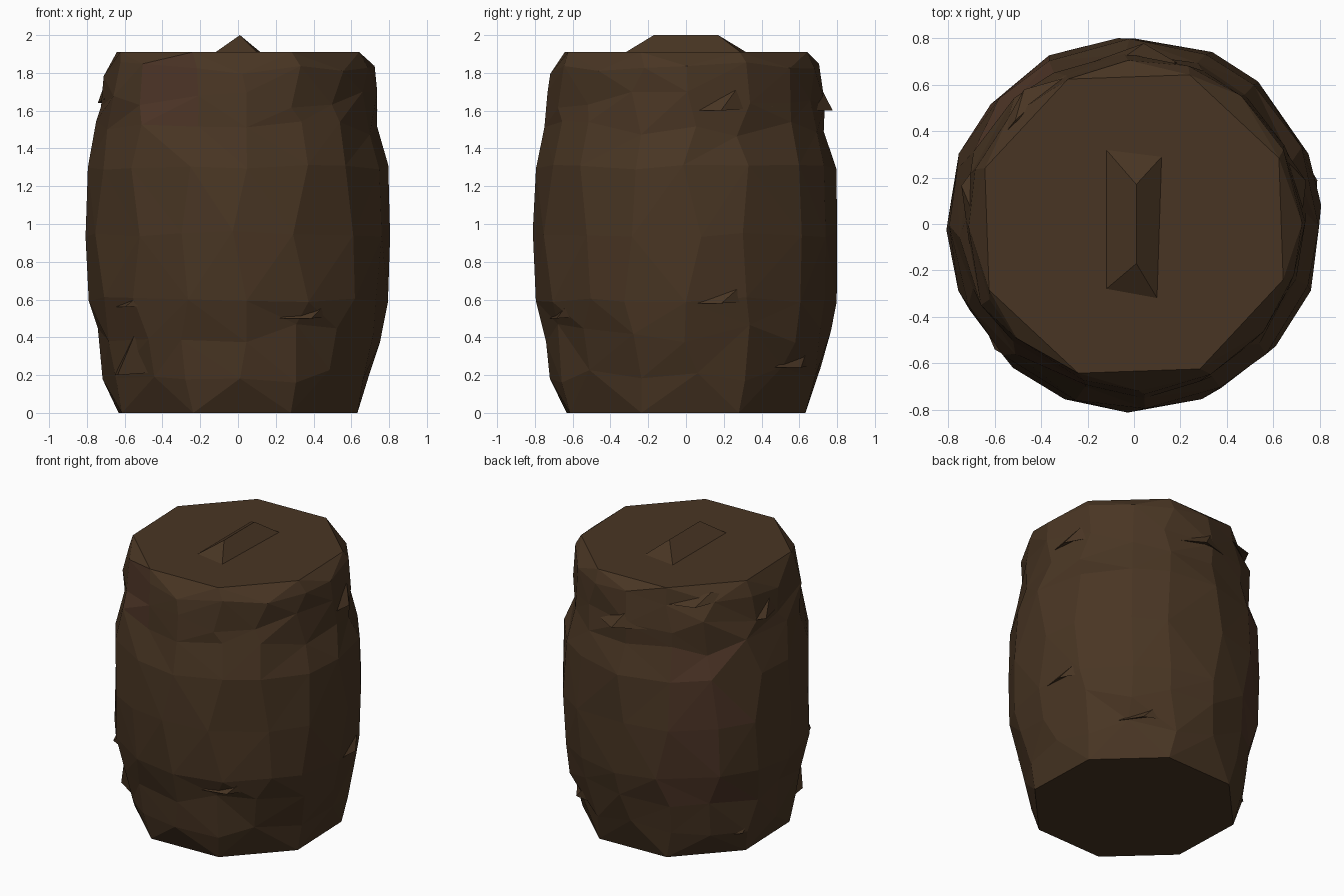
import bpy, bmesh, math, random
from mathutils import Vector

random.seed(4)
if "Cube" in bpy.data.objects:
    bpy.data.objects.remove(bpy.data.objects["Cube"])


def material(name, rgb):
    m = bpy.data.materials.new(name)
    m.use_nodes = True
    m.diffuse_color = (*rgb, 1)
    m.node_tree.nodes["Principled BSDF"].inputs["Base Color"].default_value = (*rgb, 1)
    return m


BROWN = material("dark brown wood", (0.066, 0.036, 0.017))
RED = material("reddish brown wood", (0.076, 0.036, 0.020))
SIDES = 16
# (height, radius, roughness) up the barrel
PROFILE = [(0, .675, 0), (.2, .715, 1), (.42, .755, 1), (.6, .795, .3), (.95, .808, .4),
           (1.3, .795, .3), (1.5, .745, 1), (1.65, .735, 1), (1.82, .715, .8), (1.91, .685, 0)]


def polar(deg, r, z):
    a = math.radians(deg)
    return Vector((r * math.cos(a), r * math.sin(a), z))


def radius_at(z):
    for (z0, r0, _), (z1, r1, _) in zip(PROFILE, PROFILE[1:]):
        if z <= z1:
            return r0 + (r1 - r0) * (z - z0) / (z1 - z0)
    return PROFILE[-1][1]


def finish(bm, name):
    bmesh.ops.recalc_face_normals(bm, faces=bm.faces)
    me = bpy.data.meshes.new(name)
    bm.to_mesh(me)
    bm.free()
    ob = bpy.data.objects.new(name, me)
    bpy.context.collection.objects.link(ob)
    me.materials.append(BROWN)
    me.materials.append(RED)
    return ob


# Barrel body: rough rings, with eight-sided flat ends
bm = bmesh.new()
rings = []
for level, (z, r, rough) in enumerate(PROFILE):
    end = level in (0, len(PROFILE) - 1)
    ring = []
    for i in range(SIDES):
        if end and i % 2 == 0:
            ring.append(None)
            continue
        deg = 2 + 360 / SIDES * i + random.uniform(-4, 4) * (0 if end else 1)
        ring.append(bm.verts.new(polar(deg, r + random.uniform(-.018, .014) * rough,
                                       z + random.uniform(-.05, .05) * rough)))
    if end:
        ring = [v or ring[(i + 1) % SIDES] for i, v in enumerate(ring)]
    rings.append(ring)
for low, high in zip(rings, rings[1:]):
    for i in range(SIDES):
        j = (i + 1) % SIDES
        quad = list(dict.fromkeys([low[i], low[j], high[j], high[i]]))
        if len(quad) > 2:
            bm.faces.new(quad)
for ring in (rings[0], rings[-1]):
    bm.faces.new(list(dict.fromkeys(ring)))
bmesh.ops.triangulate(bm, faces=[f for f in bm.faces if len(f.verts) == 4])
# Warm tint patches on the front and the back right
for f in bm.faces:
    c = f.calc_center_median()
    front = c.y < -.5 and -.6 < c.x < -.2 and c.z > 1.5
    back = c.y > .3 and -.65 < c.x < -.35 and .4 < c.z < 1.5
    f.material_index = int(front or back)
finish(bm, "barrel_body")


# Splintered chips: wedges that lift off the wall
def chip(name, deg, width, z, height, lift):
    bm = bmesh.new()
    def wall(a, h, out=-.02):
        return bm.verts.new(polar(a, radius_at(h) + out, h))
    left, right = wall(deg - width / 2, z), wall(deg + width / 2, z + .02)
    top = wall(deg + width * .1, z + height)
    tip = wall(deg - width * .15, z, lift)
    back = wall(deg, z + .04, -.06)
    for tri in ((left, tip, top), (tip, right, top), (left, back, tip),
                (tip, back, right), (left, top, back), (right, back, top)):
        bm.faces.new(tri)
    finish(bm, name)


for k, args in enumerate([(218, 42, .2, .22, .035), (228, 40, .56, .1, .02),
                          (92, 34, 1.6, .15, .04), (20, 40, 1.6, .14, .025),
                          (135, 38, 1.8, .07, .03), (20, 44, .58, .12, .02),
                          (60, 36, .24, .12, .025), (160, 34, .15, .15, .02),
                          (172, 30, 1.64, .12, .025), (305, 36, .5, .1, .015)]):
    chip(f"wood_chip_{k + 1}", *args)

# Hipped ridge on the lid
bm = bmesh.new()
base = [bm.verts.new((x, y, 1.909)) for x, y in
        ((-.12, -.28), (.1, -.32), (.12, .29), (-.12, .32))]
near, far = (bm.verts.new((.01, y, 2)) for y in (-.17, .17))
a, b, c, d = base
for face in ((a, b, near), (b, c, far, near), (c, d, far), (d, a, near, far), (d, c, b, a)):
    bm.faces.new(face)
finish(bm, "lid_ridge")
